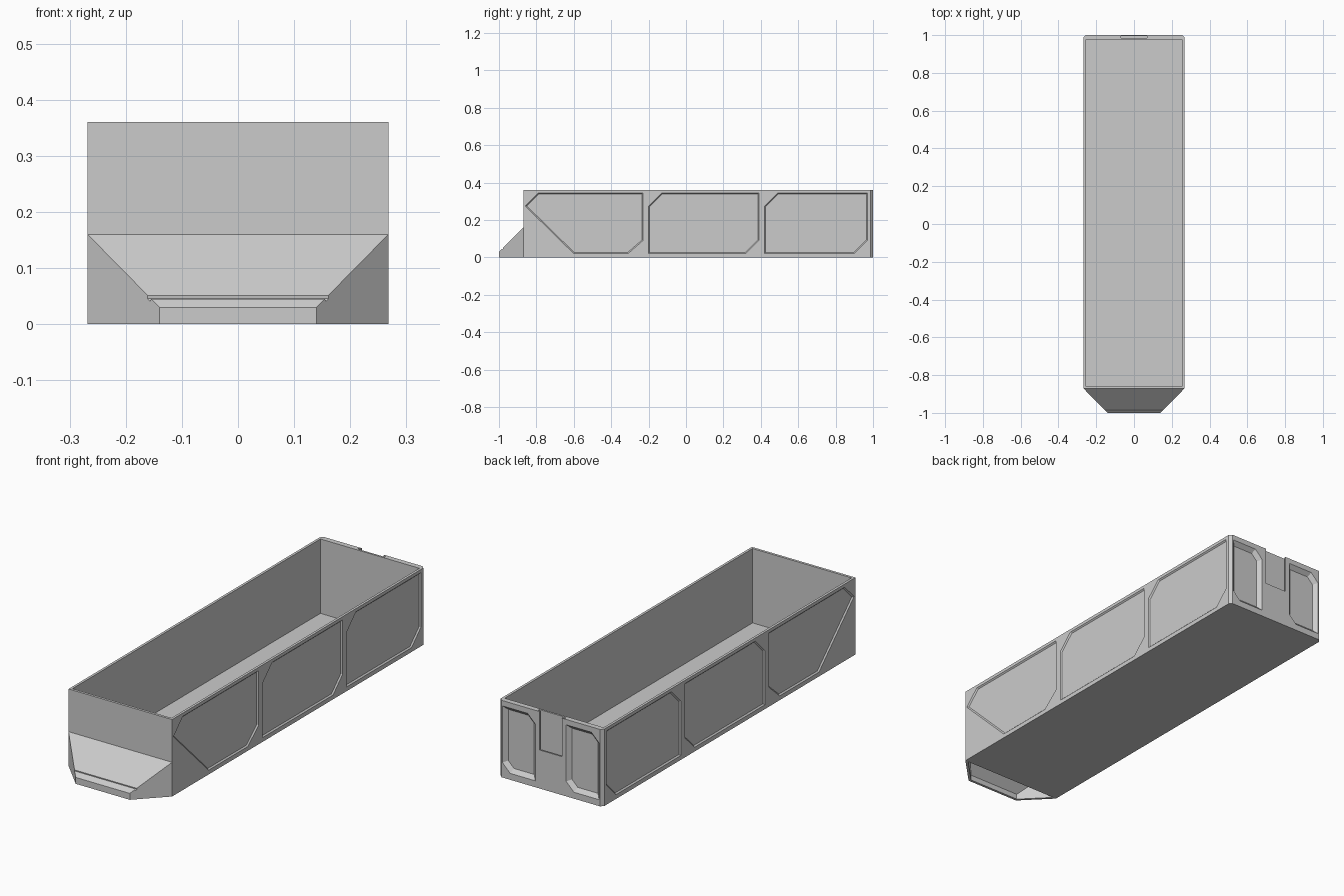
import bpy, bmesh
from mathutils import Vector

if "Cube" in bpy.data.objects:
    bpy.data.objects.remove(bpy.data.objects["Cube"])

HW, FRONT, BACK, H = 0.268, -0.87, 1.0, 0.36


def loft(name, loops):
    """Closed solid bridging equal-length vertex loops."""
    bm = bmesh.new()
    rings = [[bm.verts.new(p) for p in loop] for loop in loops]
    n = len(rings[0])
    for a, b in zip(rings, rings[1:]):
        for i in range(n):
            j = (i + 1) % n
            bm.faces.new((a[i], a[j], b[j], b[i]))
    bm.faces.new(rings[0])
    bm.faces.new(rings[-1])
    bmesh.ops.recalc_face_normals(bm, faces=bm.faces[:])
    mesh = bpy.data.meshes.new(name)
    bm.to_mesh(mesh)
    bm.free()
    ob = bpy.data.objects.new(name, mesh)
    bpy.context.collection.objects.link(ob)
    return ob


def box(name, x0, x1, y0, y1, z0, z1):
    rect = [(x0, y0), (x1, y0), (x1, y1), (x0, y1)]
    return loft(name, [[(x, y, z) for x, y in rect] for z in (z0, z1)])


def inset(poly, d):
    """Shrink a convex counter-clockwise or clockwise polygon by d."""
    pts = [Vector(p) for p in poly]
    mid = sum(pts, Vector((0, 0))) / len(pts)
    out = []
    for i, p in enumerate(pts):
        e1 = (p - pts[i - 1]).normalized()
        e2 = (pts[(i + 1) % len(pts)] - p).normalized()
        n1, n2 = Vector((-e1.y, e1.x)), Vector((-e2.y, e2.x))
        if n1.dot(mid - p) < 0:
            n1, n2 = -n1, -n2
        out.append(p + (n1 + n2) * d / (1 + n1.dot(n2)))
    return out


def cut(ob, cutter):
    cutter.hide_render = True
    mod = ob.modifiers.new("cut", 'BOOLEAN')
    mod.operation, mod.solver, mod.object = 'DIFFERENCE', 'EXACT', cutter
    bpy.context.view_layer.objects.active = ob
    bpy.ops.object.modifier_apply(modifier=mod.name)
    bpy.data.objects.remove(cutter)


def recess(ob, poly, depth, place):
    """Bevelled recess; place(u, v, d) gives the point at depth d."""
    inner = inset(poly, depth)
    cut(ob, loft("recess_cutter", [
        [place(u, v, -0.02) for u, v in poly],
        [place(u, v, 0) for u, v in poly],
        [place(u, v, depth) for u, v in inner]]))


# Drawer tray with chamfered rear corners
c = 0.013
plan = [(-HW, FRONT), (HW, FRONT), (HW, BACK - c), (HW - c, BACK),
        (c - HW, BACK), (-HW, BACK - c)]
tray = loft("drawer_tray", [[(x, y, z) for x, y in plan] for z in (0, H)])
cut(tray, box("cavity", -HW + .012, HW - .012, FRONT + .012, .975, .012, H + .1))

# Recessed side panels, mirrored left and right
panels = [[(-.86, .275), (-.79, .345), (-.23, .345), (-.23, .09), (-.31, .02), (-.60, .02)]]
for y0, y1 in ((-.20, .39), (.42, .97)):
    panels.append([(y0, .02), (y0, .275), (y0 + .07, .345),
                   (y1, .345), (y1, .09), (y1 - .07, .02)])
for s in (-1, 1):
    for poly in panels:
        recess(tray, poly, .006, lambda u, v, d: (s * (HW - d), u, v))

# Pair of deep rear recesses
for x0, x1 in ((-.25, -.08), (.08, .25)):
    poly = [(x0, .03), (x1 - .04, .03), (x1, .07), (x1, .335),
            (x0 + .04, .335), (x0, .295)]
    poly = [(x0 + x1 - x, z) for x, z in poly]
    poly = [(x0 + x1 - x, z) for x, z in poly]
    recess(tray, poly, .018, lambda u, v, d: (u, BACK - d, v))

# Undercut label slot in the middle of the back
cut(tray, box("slot_opening", -.058, .058, .986, 1.05, .18, H + .1))
cut(tray, box("slot_undercut", -.07, .07, .984, .994, .17, H + .1))

# Front pull: tapered hollow lip, open underneath
def section(y, w, z0, z1):
    return [(-w, y, z0), (w, y, z0), (w, y, z1), (-w, y, z1)]


pull = loft("front_pull", [section(FRONT, HW, 0, .16), section(-1, .14, 0, .03)])
cut(pull, loft("pull_hollow", [section(FRONT + .01, .261, -.02, .153),
                               section(-.988, .135, -.02, .025)]))

# Shallow groove across the sloping pull
groove = [(-.980, .060), (-.990, .050), (-.983, .041), (-.978, .046)]
cut(pull, loft("groove_cutter", [[(x, y, z) for y, z in groove] for x in (-.2, .2)]))
